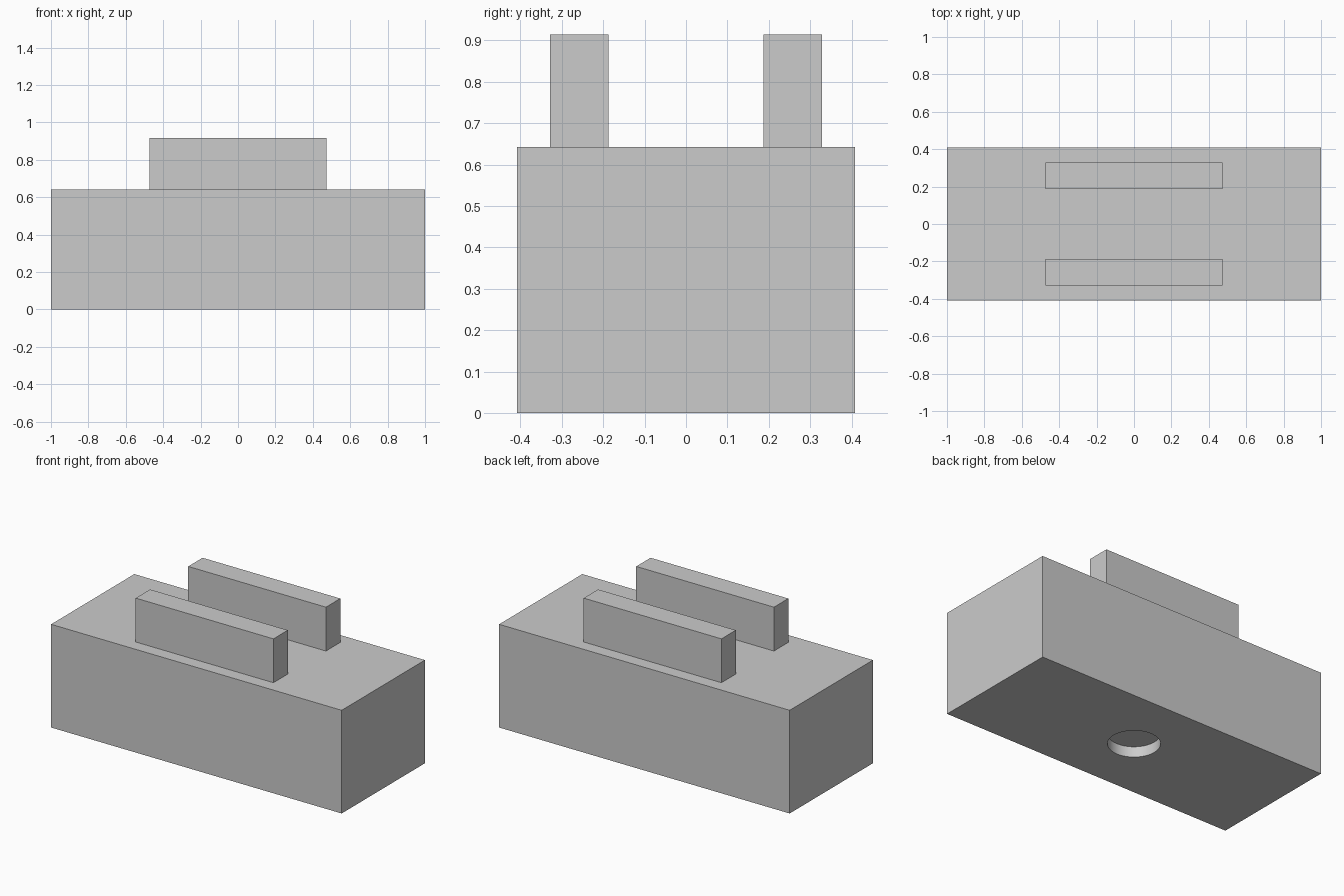
import bpy
import math

cube = bpy.data.objects.get("Cube")
if cube:
    bpy.data.objects.remove(cube, do_unlink=True)

BODY = (2.0, 0.818, 0.642)
RAIL = (0.948, 0.141, 0.273)
RAIL_Y = 0.258
HOLE_RADIUS, HOLE_DEPTH = 0.146, 0.065

grey = bpy.data.materials.new("plain grey")
grey.use_nodes = True
colour = (0.6, 0.6, 0.6, 1)
grey.diffuse_color = colour
grey.node_tree.nodes["Principled BSDF"].inputs["Base Color"].default_value = colour


def box(name, size, y, bottom):
    bpy.ops.mesh.primitive_cube_add(size=1, location=(0, y, bottom + size[2] / 2))
    obj = bpy.context.object
    obj.name = name
    obj.scale = size
    bpy.ops.object.transform_apply(location=False, rotation=False, scale=True)
    obj.data.materials.append(grey)
    return obj


# Main block
body = box("body", BODY, 0, 0)

# Shallow round socket in the underside
bpy.ops.mesh.primitive_cylinder_add(vertices=64, radius=HOLE_RADIUS,
                                    depth=HOLE_DEPTH * 2, location=(0, 0, 0))
cutter = bpy.context.object
cutter.name = "socket_cutter"
cutter.data.materials.append(grey)
cutter.hide_render = True

cut = body.modifiers.new("socket", 'BOOLEAN')
cut.operation = 'DIFFERENCE'
cut.solver = 'EXACT'
cut.object = cutter
bpy.ops.object.select_all(action='DESELECT')
body.select_set(True)
bpy.context.view_layer.objects.active = body
bpy.ops.object.modifier_apply(modifier=cut.name)
bpy.data.objects.remove(cutter, do_unlink=True)
bpy.ops.object.shade_smooth_by_angle(angle=math.radians(30))

# Two parallel rails on top
for name, side in (("front_rail", -1), ("back_rail", 1)):
    box(name, RAIL, side * RAIL_Y, BODY[2])
